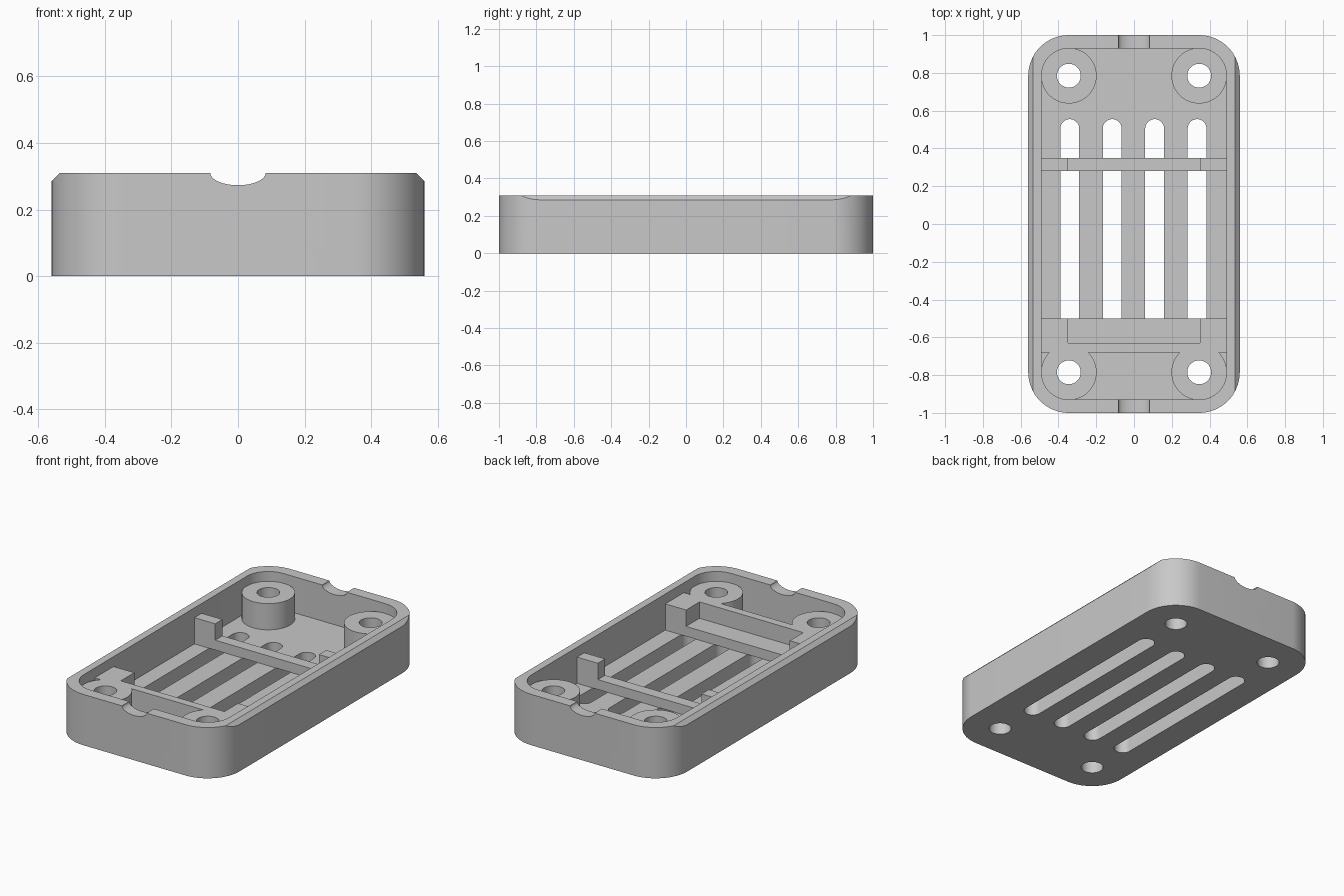
import bpy, bmesh, math
from mathutils import Vector, Matrix

cube = bpy.data.objects.get("Cube")
if cube:
    bpy.data.objects.remove(cube, do_unlink=True)

grey = bpy.data.materials.new("plain grey")
grey.use_nodes = True
colour = (0.58, 0.58, 0.58, 1)
grey.diffuse_color = colour
grey.node_tree.nodes["Principled BSDF"].inputs["Base Color"].default_value = colour

TOP, FLOOR, LEDGE, POST = 0.31, 0.09, 0.15, 0.25
HOLE_X, HOLE_Y = 0.345, 0.785


def prism(name, x, y, half_x, half_y, z0, z1, radius=0.0, steps=16, chamfer=False):
    """Upright prism with a rounded rectangle outline (a circle when radius = half size)."""
    bm = bmesh.new()
    verts = []
    for quarter, (sx, sy) in enumerate([(1, 1), (-1, 1), (-1, -1), (1, -1)]):
        for i in range(steps + 1 if radius else 1):
            a = math.pi / 2 * (quarter + i / steps)
            verts.append(bm.verts.new((x + sx * (half_x - radius) + radius * math.cos(a),
                                       y + sy * (half_y - radius) + radius * math.sin(a), z0)))
    bmesh.ops.remove_doubles(bm, verts=verts, dist=1e-5)
    base = bm.faces.new([v for v in verts if v.is_valid])
    top = bmesh.ops.extrude_face_region(bm, geom=[base], use_keep_orig=True)
    bmesh.ops.translate(bm, vec=(0, 0, z1 - z0),
                        verts=[g for g in top["geom"] if isinstance(g, bmesh.types.BMVert)])
    # Sloped cut along both long top edges
    for side in (-1, 1) if chamfer else ():
        cut = bmesh.ops.bisect_plane(bm, geom=bm.verts[:] + bm.edges[:] + bm.faces[:],
                                     plane_co=Vector((side * (half_x - 0.024), 0, z1)),
                                     plane_no=Vector((side, 0, 1)).normalized(), clear_outer=True)
        edges = [g for g in cut["geom_cut"] if isinstance(g, bmesh.types.BMEdge)]
        bmesh.ops.holes_fill(bm, edges=edges, sides=0)
    bmesh.ops.recalc_face_normals(bm, faces=bm.faces)
    mesh = bpy.data.meshes.new(name)
    bm.to_mesh(mesh)
    bm.free()
    mesh.materials.append(grey)
    obj = bpy.data.objects.new(name, mesh)
    bpy.context.collection.objects.link(obj)
    return obj


def carve(obj, cutter):
    """Subtract the cutter from the object, then discard the cutter."""
    bpy.context.view_layer.objects.active = obj
    mod = obj.modifiers.new("carve", "BOOLEAN")
    mod.operation, mod.solver, mod.object = "DIFFERENCE", "EXACT", cutter
    bpy.ops.object.modifier_apply(modifier=mod.name)
    bpy.data.objects.remove(cutter, do_unlink=True)


def hole(x, y):
    return prism("hole_cutter", x, y, 0.063, 0.063, -0.1, 0.5, 0.063)


# Tray shell with hollow inside
shell = prism("tray_shell", 0, 0, 0.56, 1.0, 0, TOP, 0.215, chamfer=True)
carve(shell, prism("cavity_cutter", 0, 0, 0.49, 0.93, FLOOR, 0.5, 0.145))

# Four vent slots in the floor
for i in range(4):
    carve(shell, prism("slot_cutter", -0.34 + 0.2247 * i, 0, 0.05, 0.555, -0.1, 0.2, 0.05))

# Shallow cable notch across both end walls
bpy.ops.mesh.primitive_cylinder_add(vertices=64, radius=1, depth=2)
notch = bpy.context.object
notch.data.transform(Matrix.Translation((0, 0, TOP)) @ Matrix.Rotation(math.pi / 2, 4, "X")
                     @ Matrix.Diagonal((0.083, 0.037, 1.2, 1)))
carve(shell, notch)

# Screw bosses in the corners, drilled through with the floor
parts = [shell]
for sx, side in ((-1, "right"), (1, "left")):
    for sy, end in ((-1, "front"), (1, "back")):
        x, y = sx * HOLE_X, sy * HOLE_Y
        boss = prism(f"{end}_{side}_screw_boss", x, y, 0.147, 0.147, FLOOR, POST, 0.147)
        carve(boss, hole(x, y))
        carve(shell, hole(x, y))
        parts.append(boss)

# Back support rib with a raised post at each end
back_rib = prism("back_support_rib", 0, 0.315, 0.492, 0.035, FLOOR, POST)
carve(back_rib, prism("rib_cutter", 0, 0.315, 0.35, 0.1, LEDGE, 0.5))

# Front support block with a seat open toward the middle
front_block = prism("front_support_block", 0, -0.59, 0.492, 0.09, FLOOR, POST)
carve(front_block, prism("seat_cutter", 0, -0.53, 0.35, 0.1, LEDGE, 0.5))
parts += [back_rib, front_block]

# Smooth round walls, keep corners crisp
bpy.ops.object.select_all(action="DESELECT")
for part in parts:
    part.select_set(True)
bpy.context.view_layer.objects.active = shell
bpy.ops.object.shade_smooth_by_angle(angle=math.radians(30))
